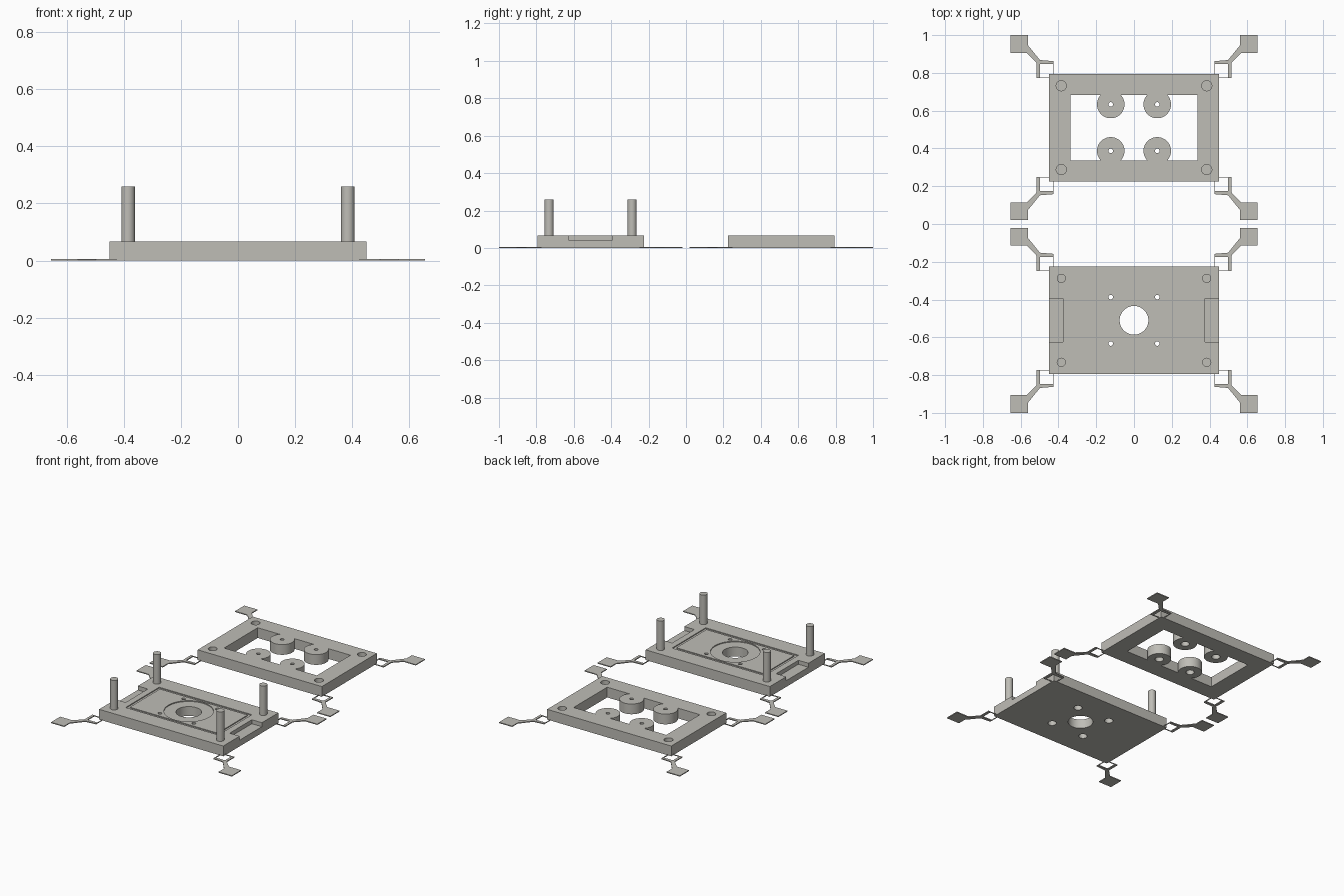
import bpy, bmesh, math

if "Cube" in bpy.data.objects:
    bpy.data.objects.remove(bpy.data.objects["Cube"], do_unlink=True)

grey = bpy.data.materials.new("warm grey")
grey.use_nodes = True
colour = (0.52, 0.51, 0.47, 1)
grey.diffuse_color = colour
grey.node_tree.nodes["Principled BSDF"].inputs["Base Color"].default_value = colour

CY = 0.51          # distance of each plate centre from the middle
HX, HY, H = 0.45, 0.285, 0.067
PIN = (0.385, 0.222)
BOLT = 0.123
CLIP = 0.006


def finish(bm, name, cy=0):
    bmesh.ops.recalc_face_normals(bm, faces=bm.faces)
    mesh = bpy.data.meshes.new(name)
    bm.to_mesh(mesh)
    bm.free()
    mesh.materials.append(grey)
    ob = bpy.data.objects.new(name, mesh)
    ob.location.y = cy
    bpy.context.collection.objects.link(ob)
    return ob


def prism(name, outline, z0, z1, cy=0):
    bm = bmesh.new()
    face = bm.faces.new([bm.verts.new((x, y, z0)) for x, y in outline])
    new = bmesh.ops.extrude_face_region(bm, geom=[face])["geom"]
    bmesh.ops.translate(bm, vec=(0, 0, z1 - z0),
                        verts=[v for v in new if isinstance(v, bmesh.types.BMVert)])
    return finish(bm, name, cy)


def box(name, x0, x1, y0, y1, z0, z1, cy=0):
    return prism(name, [(x0, y0), (x1, y0), (x1, y1), (x0, y1)], z0, z1, cy)


def disc(name, x, y, r, z0, z1, cy=0, n=48):
    ring = [(x + r * math.cos(math.tau * i / n), y + r * math.sin(math.tau * i / n))
            for i in range(n)]
    return prism(name, ring, z0, z1, cy)


def use(ob, mod):
    bpy.ops.object.select_all(action="DESELECT")
    bpy.context.view_layer.objects.active = ob
    ob.select_set(True)
    bpy.ops.object.modifier_apply(modifier=mod.name)


def cut(ob, *cutters):
    for c in cutters:
        mod = ob.modifiers.new("cut", "BOOLEAN")
        mod.operation, mod.solver, mod.object = "DIFFERENCE", "EXACT", c
        use(ob, mod)
        bpy.data.objects.remove(c, do_unlink=True)


def corners(px, py):
    return [(sx * px, sy * py) for sx in (-1, 1) for sy in (-1, 1)]


def smooth(ob):
    bpy.ops.object.select_all(action="DESELECT")
    bpy.context.view_layer.objects.active = ob
    ob.select_set(True)
    bpy.ops.object.shade_smooth_by_angle(angle=math.radians(30))


def bolt_holes(plate, cy):
    # narrow through holes, widened from below
    for x, y in corners(BOLT, BOLT):
        cut(plate, disc("hole", x, y, 0.012, -0.1, 0.2, cy),
            disc("counterbore", x, y, 0.026, -0.1, 0.04, cy))


# Rear plate: window with four round bosses left standing on its edges
rear = box("rear_frame_plate", -HX, HX, -HY, HY, 0, H, CY)
window = box("window", -0.336, 0.336, -0.174, 0.174, -0.1, 0.2, CY)
cut(window, *[disc("boss", x, y, 0.073, -0.3, 0.4, CY) for x, y in corners(BOLT, BOLT)])
cut(rear, window)
bolt_holes(rear, CY)
cut(rear, *[disc("socket", x, y, 0.027, 0.02, 0.2, CY) for x, y in corners(*PIN)])
smooth(rear)

# Front plate: centre hole, shallow grooves and side notches
front = box("front_base_plate", -HX, HX, -HY, HY, 0, H, -CY)
rim = box("groove", -0.336, 0.336, -0.174, 0.174, H - 0.006, 0.2, -CY)
cut(rim, box("core", -0.318, 0.318, -0.156, 0.156, 0, 0.3, -CY))
ring = disc("ring_groove", 0, 0, 0.147, H - 0.006, 0.2, -CY, 64)
cut(front, rim, ring, disc("bore", 0, 0, 0.076, -0.1, 0.2, -CY, 64))
cut(front, box("notch", 0.377, 0.6, -0.115, 0.115, 0.041, 0.2, -CY),
    box("notch", -0.6, -0.377, -0.115, 0.115, 0.041, 0.2, -CY))
bolt_holes(front, -CY)
smooth(front)

# Alignment posts on the front plate
for x, y in corners(*PIN):
    smooth(disc("alignment_post", x, y, 0.024, H - 0.005, 0.26, -CY))

# Thin corner tabs, drawn once per plate and mirrored to all four corners
arm = [(0.425, 0.336), (0.498, 0.336), (0.498, 0.262), (0.515, 0.262), (0.515, 0.342),
       (0.567, 0.395), (0.567, 0.443), (0.498, 0.358), (0.425, 0.352)]
for side, cy in (("rear", CY), ("front", -CY)):
    parts = [
        prism(side + "_tab_arms", arm, 0, CLIP, cy),
        box(side + "_tab_pads", 0.56, 0.655, 0.395, 0.49, 0, CLIP, cy),
        box(side + "_tab_long_links", 0.425, 0.428, 0.28, 0.34, 0, CLIP, cy),
        box(side + "_tab_short_links", 0.445, 0.5, 0.263, 0.266, 0, CLIP, cy),
    ]
    for ob in parts:
        mod = ob.modifiers.new("four corners", "MIRROR")
        mod.use_axis = (True, True, False)
        mod.use_clip = False
        use(ob, mod)
